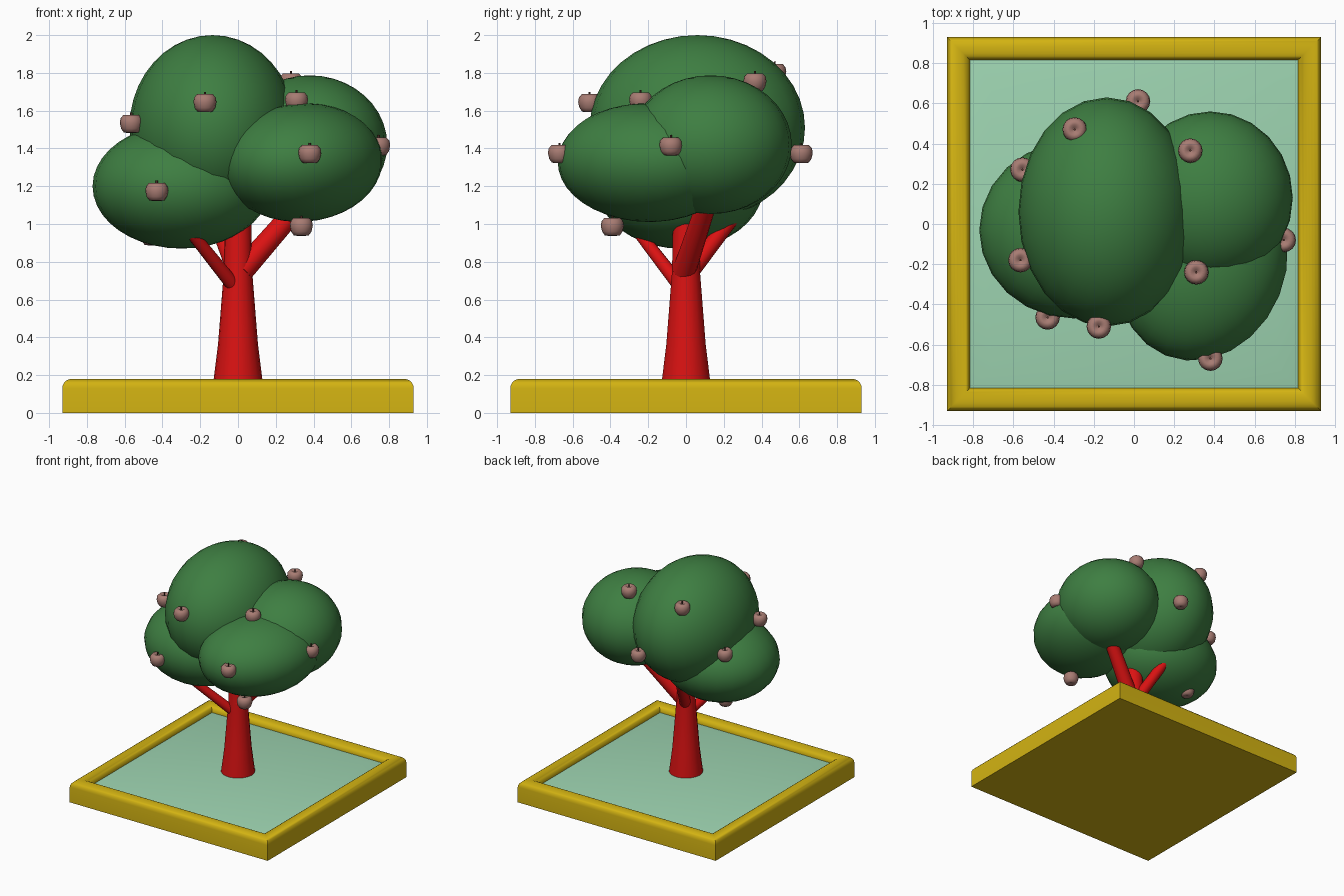
import bpy, bmesh, math
from mathutils import Vector

if "Cube" in bpy.data.objects:
    bpy.data.objects.remove(bpy.data.objects["Cube"])


def material(name, rgb):
    m = bpy.data.materials.new(name)
    m.diffuse_color = (*rgb, 1)
    m.use_nodes = True
    m.node_tree.nodes["Principled BSDF"].inputs["Base Color"].default_value = m.diffuse_color
    return m


YELLOW = material("planter_yellow", (0.65, 0.45, 0.006))
SOIL = material("ground_green", (0.34, 0.66, 0.44))
RED = material("bark_red", (0.70, 0.006, 0.006))
GREEN = material("leaf_green", (0.048, 0.21, 0.054))
FRUIT = material("fruit_brown", (0.39, 0.20, 0.17))
STEM = material("stem_brown", (0.10, 0.04, 0.03))


def finish(obj, mat, angle=40):
    obj.data.materials.append(mat)
    bpy.ops.object.select_all(action='DESELECT')
    obj.select_set(True)
    bpy.context.view_layer.objects.active = obj
    bpy.ops.object.shade_smooth_by_angle(angle=math.radians(angle))
    return obj


def loft(name, profile, sides, mat, start=0.0, scale=1.0, angle=40):
    """Sweep an (r, z) profile round the z axis; r = 0 makes a pole."""
    bm = bmesh.new()
    rings = []
    for r, z in profile:
        if r == 0:
            rings.append([bm.verts.new((0, 0, z))] * sides)
        else:
            rings.append([bm.verts.new((r * scale * math.cos(start + math.tau * i / sides),
                                        r * scale * math.sin(start + math.tau * i / sides), z))
                          for i in range(sides)])
    for a, b in zip(rings, rings[1:]):
        for i in range(sides):
            j = (i + 1) % sides
            bm.faces.new(list(dict.fromkeys((a[i], a[j], b[j], b[i]))))
    bmesh.ops.recalc_face_normals(bm, faces=bm.faces)
    me = bpy.data.meshes.new(name)
    bm.to_mesh(me)
    bm.free()
    obj = bpy.data.objects.new(name, me)
    bpy.context.collection.objects.link(obj)
    return finish(obj, mat, angle)


def limb(name, p, q, r1, r2):
    p, q = Vector(p), Vector(q)
    d = q - p
    obj = loft(name, [(0, 0), (r1, 0), (r2, d.length), (0, d.length)], 14, RED)
    obj.location = p
    obj.rotation_mode = 'QUATERNION'
    obj.rotation_quaternion = d.to_track_quat('Z', 'Y')


# Square planter tray with a rounded rim, and the gently raised ground in it
def arc(cx, cz, r, a0, a1, n=5):
    return [(cx + r * math.cos(math.radians(a0 + (a1 - a0) * i / n)),
             cz + r * math.sin(math.radians(a0 + (a1 - a0) * i / n))) for i in range(n + 1)]


tray = ([(0, 0), (0.93, 0)] + arc(0.88, 0.13, 0.05, 0, 90)
        + arc(0.865, 0.13, 0.05, 90, 180) + [(0.815, 0.08), (0, 0.08)])
loft("planter", tray, 4, YELLOW, math.pi / 4, math.sqrt(2))
ground = [(0.82, 0.08), (0.82, 0.125), (0.71, 0.152), (0, 0.16)]
loft("ground", ground, 4, SOIL, math.pi / 4, math.sqrt(2))

# Flared trunk and branches
loft("trunk", [(0, 0.1), (0.135, 0.1), (0.13, 0.17), (0.106, 0.36), (0.075, 0.75),
               (0.068, 1.12), (0, 1.12)], 18, RED)
limb("branch_left", (-0.02, -0.03, 0.67), (-0.30, -0.30, 1.02), 0.038, 0.03)
limb("branch_right", (0.02, -0.01, 0.75), (0.36, 0.12, 1.14), 0.062, 0.052)
limb("branch_back", (-0.01, 0.02, 0.74), (-0.14, 0.28, 1.08), 0.045, 0.04)

# Leaf masses: centre, radii, tilt
crown = [
    ("foliage_top", (-0.135, 0.06, 1.51), (0.44, 0.57, 0.49), (0, 0, 0)),
    ("foliage_left", (-0.30, -0.03, 1.20), (0.47, 0.44, 0.33), (0, 0, 0)),
    ("foliage_front", (0.34, -0.20, 1.325), (0.415, 0.49, 0.313), (0, -5, -22)),
    ("foliage_back", (0.38, 0.13, 1.42), (0.41, 0.43, 0.367), (0, 0, 0)),
]
for name, loc, radii, tilt in crown:
    bpy.ops.mesh.primitive_uv_sphere_add(segments=24, ring_count=20, radius=1, location=loc,
                                         rotation=[math.radians(t) for t in tilt])
    leaf = bpy.context.object
    leaf.name = name
    leaf.scale = radii
    finish(leaf, GREEN, 60)

# Fruits with a dimpled top and short stem
fruit = [(0, -0.04), (0.02, -0.048), (0.04, -0.045), (0.054, -0.025), (0.061, 0.005),
         (0.057, 0.03), (0.042, 0.047), (0.025, 0.047), (0.01, 0.035), (0, 0.028)]
spots = [(-0.175, -0.51, 1.64), (-0.565, -0.18, 1.53), (-0.43, -0.465, 1.17),
         (0.31, -0.24, 1.65), (0.38, -0.67, 1.37), (0.745, -0.08, 1.41),
         (0.335, -0.39, 0.985), (0.28, 0.365, 1.75), (-0.295, 0.47, 1.80),
         (0.02, 0.61, 1.37), (-0.555, 0.27, 1.40), (-0.455, 0.12, 0.935)]
for i, spot in enumerate(spots, 1):
    loft(f"fruit_{i}", fruit, 16, FRUIT, angle=80).location = spot
    stem = loft(f"fruit_stem_{i}", [(0, 0.02), (0.005, 0.02), (0.006, 0.06), (0, 0.06)], 6, STEM)
    stem.location = spot
